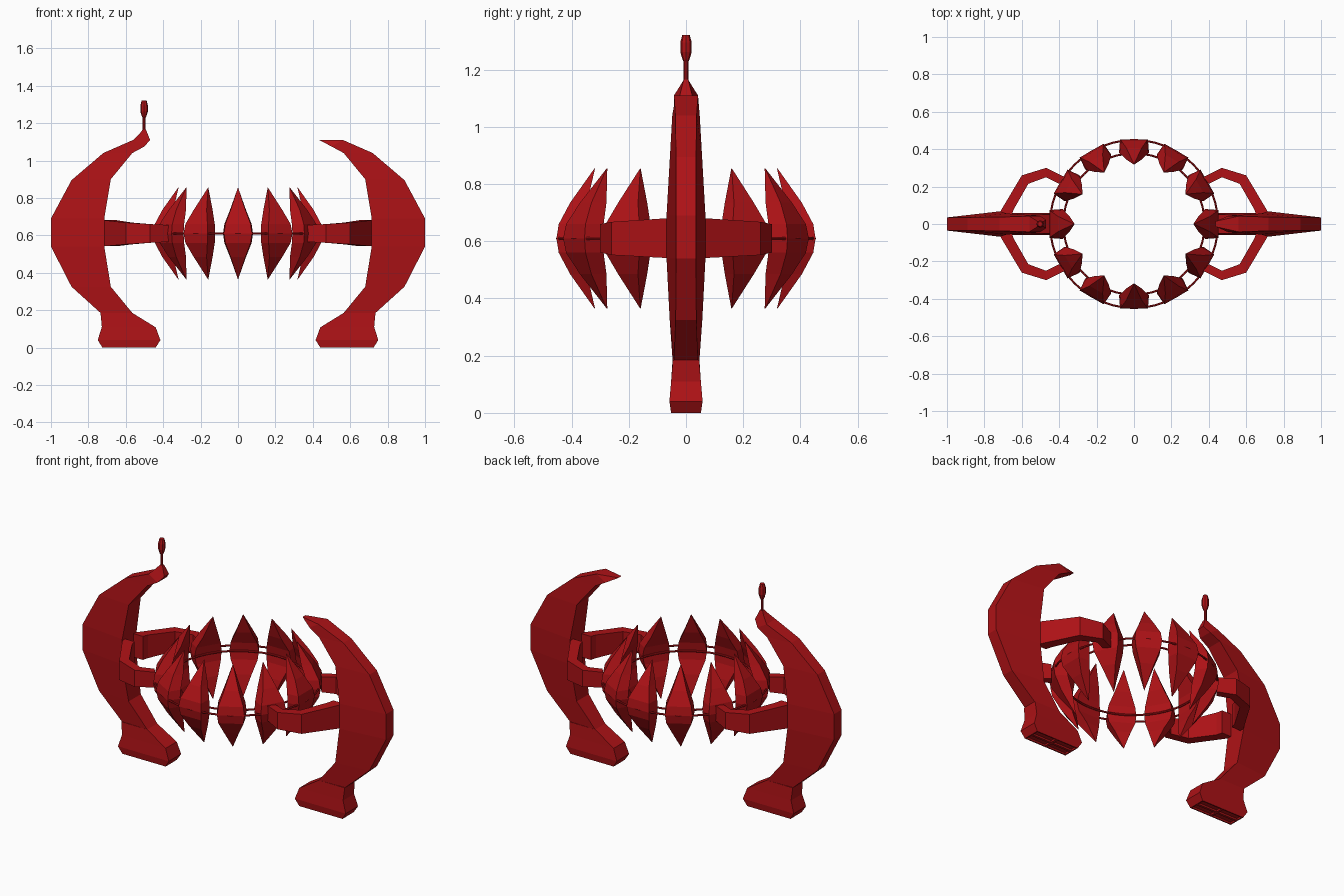
import bpy, bmesh, math
from mathutils import Matrix, Vector

if "Cube" in bpy.data.objects:
    bpy.data.objects.remove(bpy.data.objects["Cube"])

red = bpy.data.materials.new("deep_red")
red.diffuse_color = (0.42, 0.006, 0.008, 1)
red.use_nodes = True
red.node_tree.nodes["Principled BSDF"].inputs["Base Color"].default_value = red.diffuse_color


def finish(bm, name):
    bmesh.ops.remove_doubles(bm, verts=bm.verts, dist=1e-5)
    bmesh.ops.recalc_face_normals(bm, faces=bm.faces)
    me = bpy.data.meshes.new(name)
    bm.to_mesh(me)
    bm.free()
    me.materials.append(red)
    ob = bpy.data.objects.new(name, me)
    bpy.context.collection.objects.link(ob)
    return ob


def loft(bm, rings):
    """Skin a list of equal-length rings and cap both ends."""
    vs = [[bm.verts.new(p) for p in r] for r in rings]
    n = len(vs[0])
    for a, b in zip(vs, vs[1:]):
        for i in range(n):
            j = (i + 1) % n
            bm.faces.new((a[i], a[j], b[j], b[i]))
    bm.faces.new(vs[0])
    bm.faces.new(vs[-1])
    return vs


def blade(side, stations):
    """Rings from (outer x, outer z, inner x, inner z, outer half width, inner half width)."""
    return [[(side * ox, -wo, oz), (side * ox, wo, oz), (side * ix, wi, iz), (side * ix, -wi, iz)]
            for ox, oz, ix, iz, wo, wi in stations]


# Curved pylons
body = [(.56, 1.11, .50, 1.075, .042, .042), (.72, 1.04, .565, 1.04, .037, .048),
        (.89, .895, .68, .90, .035, .056), (1, .69, .715, .69, .035, .068),
        (1, .54, .715, .54, .035, .068), (.89, .325, .68, .325, .036, .057),
        (.735, .185, .565, .185, .042, .047)]
plain_tip = [(.435, 1.11, .437, 1.108, .014, .014)]
stem_tip = [(.51, 1.165, .492, 1.165, .008, .008), (.525, 1.145, .47, 1.11, .02, .022)]
foot = [(.735, .185, .565, .185, .046, .047), (.728, .11, .44, .108, .052, .052),
        (.75, .04, .415, .04, .058, .058), (.725, 0, .44, 0, .052, .052)]

# Connecting arms: (outer x, outer y, inner x, inner y, low z, high z)
arm = [(.73, .04, .655, .04, .542, .682), (.71, .075, .645, .075, .542, .68),
       (.60, .26, .565, .215, .552, .668), (.47, .30, .47, .25, .56, .66),
       (.37, .25, .40, .215, .565, .655)]

for side, label, tip in ((-1, "left", stem_tip), (1, "right", plain_tip)):
    bm = bmesh.new()
    loft(bm, blade(side, tip + body))
    finish(bm, label + "_pylon")

    # Foot with four recessed panels in the sole
    bm = bmesh.new()
    loft(bm, blade(side, foot))
    bmesh.ops.recalc_face_normals(bm, faces=bm.faces)
    sole = min(bm.faces, key=lambda f: f.calc_center_median().z)
    bmesh.ops.subdivide_edges(bm, edges=list(sole.edges), cuts=1, use_grid_fill=True)
    panels = [f for f in bm.faces if all(v.co.z < 1e-4 for v in f.verts)]
    bmesh.ops.inset_individual(bm, faces=panels, thickness=.01)
    bmesh.ops.inset_individual(bm, faces=panels, thickness=.001, depth=-.01)
    finish(bm, label + "_foot")

    for d, where in ((-1, "front"), (1, "back")):
        bm = bmesh.new()
        loft(bm, [[(side * ox, d * oy, lo), (side * ox, d * oy, hi),
                   (side * ix, d * iy, hi), (side * ix, d * iy, lo)]
                  for ox, oy, ix, iy, lo, hi in arm])
        finish(bm, f"{label}_{where}_arm")

# Ring of twelve leaf-shaped petals: (height from middle, outer radius, inner radius, half width)
half = [(.245, .32, .318, .0005), (.125, .405, .346, .043), (.05, .445, .375, .073)]
leaf = half + [(0, .453, .382, .08)] + [(-z, a, b, w) for z, a, b, w in reversed(half)]
bm = bmesh.new()
for k in range(12):
    rot = Matrix.Rotation(math.radians(30 * k), 3, 'Z')
    loft(bm, [[rot @ Vector(p) for p in ((ro, -w * .93, .61 + z), (ro, w * .93, .61 + z),
                                         (ri, w, .61 + z), (ri, -w, .61 + z))]
              for z, ro, ri, w in leaf])
finish(bm, "petals")

# Thin hoops joining the petals
for name, r in (("outer_hoop", .449), ("inner_hoop", .378)):
    bpy.ops.mesh.primitive_torus_add(major_radius=r, minor_radius=.0055, major_segments=48,
                                     minor_segments=6, location=(0, 0, .61))
    ob = bpy.context.object
    ob.name = name
    ob.data.materials.append(red)

# Beacon on the left pylon
bm = bmesh.new()
profile = [(1.14, .008), (1.228, .008), (1.235, .012), (1.262, .02), (1.295, .02), (1.322, .013)]
loft(bm, [[(-.502 + r * math.cos(i * math.pi / 4), r * math.sin(i * math.pi / 4), z)
           for i in range(8)] for z, r in profile])
finish(bm, "beacon")
